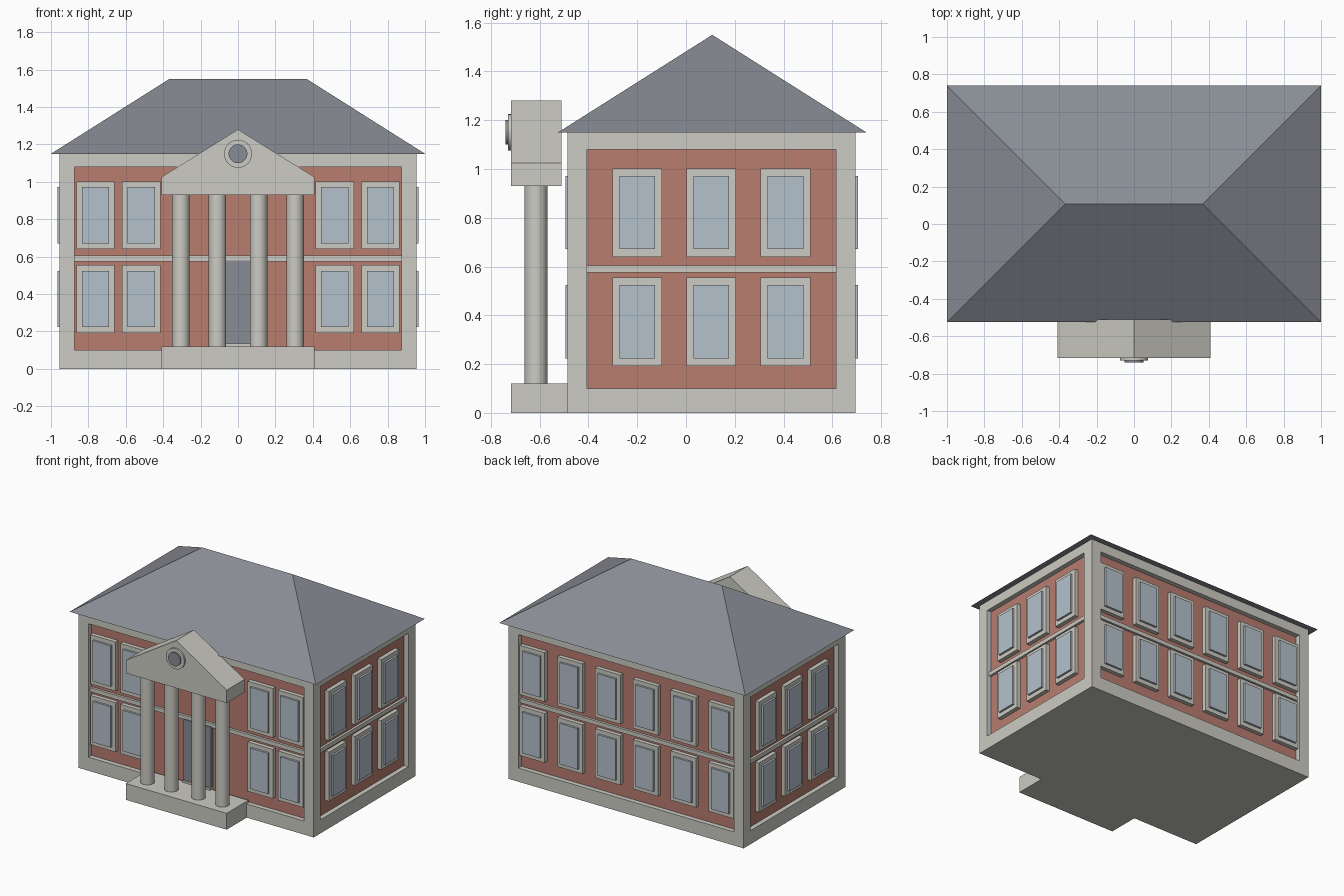
import bpy, bmesh, math
from mathutils import Matrix, Vector

if "Cube" in bpy.data.objects:
    bpy.data.objects.remove(bpy.data.objects["Cube"])


def material(name, rgb):
    m = bpy.data.materials.new(name)
    lin = [((c / 255 + 0.055) / 1.055) ** 2.4 for c in rgb]
    m.diffuse_color = (*lin, 1)
    m.use_nodes = True
    m.node_tree.nodes["Principled BSDF"].inputs["Base Color"].default_value = m.diffuse_color
    return m


STONE = material("pale stone", (204, 203, 195))
BRICK = material("red brick", (184, 125, 112))
SLATE = material("grey slate", (136, 140, 148))
GLASS = material("blue glass", (181, 193, 204))


def finish(name, bm, mat):
    bmesh.ops.recalc_face_normals(bm, faces=bm.faces)
    me = bpy.data.meshes.new(name)
    bm.to_mesh(me)
    bm.free()
    me.materials.append(mat)
    ob = bpy.data.objects.new(name, me)
    bpy.context.collection.objects.link(ob)
    return ob


def boxes(name, mat, ranges):
    """One object from boxes given as (x0, x1, y0, y1, z0, z1)."""
    bm = bmesh.new()
    for x0, x1, y0, y1, z0, z1 in ranges:
        mtx = (Matrix.Translation(((x0 + x1) / 2, (y0 + y1) / 2, (z0 + z1) / 2))
               @ Matrix.Diagonal((x1 - x0, y1 - y0, z1 - z0, 1)))
        bmesh.ops.create_cube(bm, size=1, matrix=mtx)
    return finish(name, bm, mat)


def cylinder(name, mat, radius, start, end, sides=32):
    start, end = Vector(start), Vector(end)
    axis = end - start
    mtx = Matrix.Translation((start + end) / 2) @ axis.to_track_quat('Z', 'Y').to_matrix().to_4x4()
    bm = bmesh.new()
    bmesh.ops.create_cone(bm, cap_ends=True, segments=sides, radius1=radius,
                          radius2=radius, depth=axis.length, matrix=mtx)
    ob = finish(name, bm, mat)
    bpy.ops.object.select_all(action='DESELECT')
    ob.select_set(True)
    bpy.context.view_layer.objects.active = ob
    bpy.ops.object.shade_smooth_by_angle(angle=math.radians(40))
    return ob


# Main block limits and wall recess
X, Y0, Y1 = 0.955, -0.485, 0.695
EAVE, REC, POST = 1.15, 0.035, 0.08

# Brick walls set back behind the stone frame
boxes("brick_walls", BRICK, [(-X + REC, X - REC, Y0 + REC, Y1 - REC, 0.05, 1.12)])

# Stone plinth, frieze and corner posts
boxes("plinth", STONE, [(-X, X, Y0, Y1, 0, 0.10)])
boxes("frieze", STONE, [(-X, X, Y0, Y1, 1.08, EAVE)])
boxes("corner_posts", STONE, [
    (min(s * X, s * (X - POST)), max(s * X, s * (X - POST)), y, y + POST, 0.10, 1.08)
    for s in (-1, 1) for y in (Y0, Y1 - POST)])

# String course around the middle
B = REC - 0.018
boxes("string_course", STONE, [(-X + B, X - B, Y0 + B, Y1 - B, 0.575, 0.605)])


# Windows: raised stone surround with a glass panel standing out from it
def window_row(facade, positions):
    def make(part, mat, half_w, half_h, proud):
        out = []
        for c in positions:
            for zc in (0.374, 0.821):
                a, b, z0, z1 = c - half_w, c + half_w, zc - half_h, zc + half_h
                out.append({
                    "front": (a, b, Y0 + REC - proud, Y0 + REC + 0.01, z0, z1),
                    "back": (a, b, Y1 - REC - 0.01, Y1 - REC + proud, z0, z1),
                    "left": (-X + REC - proud, -X + REC + 0.01, a, b, z0, z1),
                    "right": (X - REC - 0.01, X - REC + proud, a, b, z0, z1),
                }[facade])
        boxes(f"{facade}_window_{part}", mat, out)
    make("surrounds", STONE, 0.102, 0.181, 0.030)
    make("panes", GLASS, 0.073, 0.150, 0.045)


window_row("front", [-0.762, -0.517, 0.517, 0.762])
window_row("back", [-0.768 + 0.307 * i for i in range(6)])
for side in ("left", "right"):
    window_row(side, [-0.2, 0.104, 0.408])

# Front door
boxes("front_door", SLATE, [(-0.112, 0.112, Y0 + 0.01, Y0 + REC + 0.01, 0.135, 0.58)])
boxes("door_step", STONE, [(-0.112, 0.112, Y0, Y0 + REC + 0.01, 0.10, 0.135)])

# Hipped roof
RX, RY0, RY1, RIDGE = 1.0, -0.525, 0.74, 0.367
bm = bmesh.new()
base = [bm.verts.new((x, y, EAVE)) for x, y in
        ((-RX, RY0), (RX, RY0), (RX, RY1), (-RX, RY1))]
yc = (RY0 + RY1) / 2
left, right = (bm.verts.new((x, yc, 1.55)) for x in (-RIDGE, RIDGE))
a, b, c, d = base
for f in ((d, c, b, a), (a, b, right, left), (b, c, right), (c, d, left, right), (d, a, left)):
    bm.faces.new(f)
finish("hipped_roof", bm, SLATE)

# Portico: platform, columns and pediment
PF, PB = -0.717, -0.51
boxes("porch_platform", STONE, [(-0.41, 0.41, PF, Y0 + 0.02, 0, 0.12)])
for i, x in enumerate((-0.305, -0.11, 0.11, 0.305)):
    cylinder(f"column_{i + 1}", STONE, 0.047, (x, -0.615, 0.11), (x, -0.615, 0.94))

bm = bmesh.new()
profile = [(-0.41, 0.93), (0.41, 0.93), (0.41, 1.025), (0, 1.28), (-0.41, 1.025)]
face = bm.faces.new([bm.verts.new((x, PF, z)) for x, z in profile])
ext = bmesh.ops.extrude_face_region(bm, geom=[face])
bmesh.ops.translate(bm, vec=(0, PB - PF, 0),
                    verts=[g for g in ext["geom"] if isinstance(g, bmesh.types.BMVert)])
finish("pediment", bm, STONE)

# Round medallion on the pediment
cylinder("medallion_ring", STONE, 0.075, (0, PF + 0.02, 1.15), (0, -0.73, 1.15))
cylinder("medallion_disc", SLATE, 0.050, (0, PF + 0.02, 1.15), (0, -0.74, 1.15))
